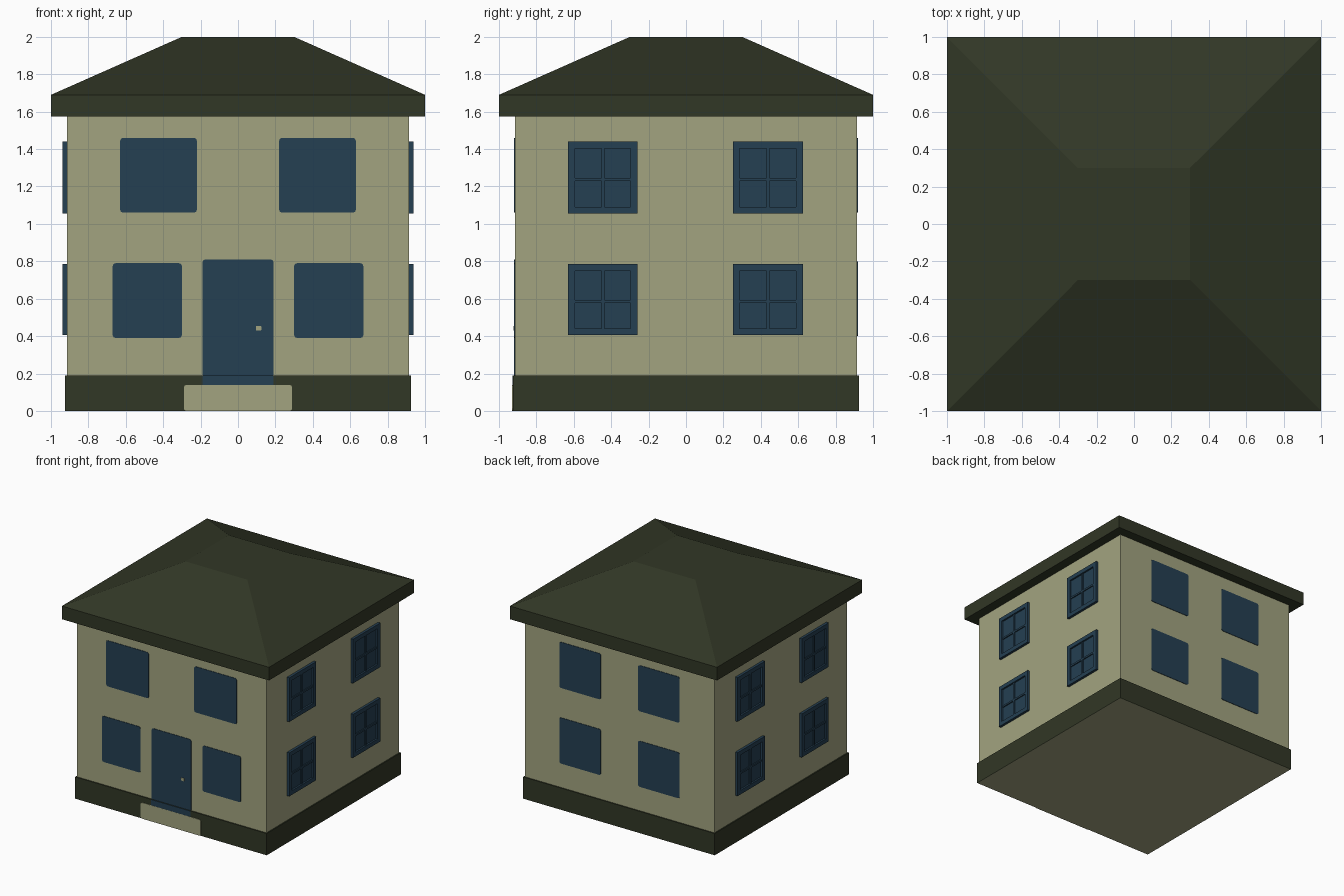
import bpy, bmesh, math

if "Cube" in bpy.data.objects:
    bpy.data.objects.remove(bpy.data.objects["Cube"])

def material(name, rgb):
    m = bpy.data.materials.new(name)
    m.diffuse_color = (*rgb, 1)
    m.use_nodes = True
    m.node_tree.nodes["Principled BSDF"].inputs["Base Color"].default_value = m.diffuse_color
    return m

CREAM = material("cream_wall", (0.362, 0.371, 0.216))
GREEN = material("dark_green", (0.031, 0.038, 0.019))
BLUE = material("window_blue", (0.018, 0.050, 0.084))

def finish(name, bm, *mats):
    bmesh.ops.recalc_face_normals(bm, faces=bm.faces)
    me = bpy.data.meshes.new(name)
    bm.to_mesh(me)
    bm.free()
    for m in mats:
        me.materials.append(m)
    ob = bpy.data.objects.new(name, me)
    bpy.context.collection.objects.link(ob)
    return ob

def add_box(bm, lo, hi):
    verts = bmesh.ops.create_cube(bm, size=1)["verts"]
    for v in verts:
        v.co = [(a + b) / 2 + c * (b - a) for a, b, c in zip(lo, hi, v.co)]

def square_stack(name, rings, *mats):
    """Square cross-sections (half width, height) skinned together and capped."""
    bm = bmesh.new()
    loops = [[bm.verts.new((sx * r, sy * r, z))
              for sx, sy in ((-1, -1), (1, -1), (1, 1), (-1, 1))] for r, z in rings]
    for a, b in zip(loops, loops[1:]):
        for i in range(4):
            j = (i + 1) % 4
            bm.faces.new((a[i], a[j], b[j], b[i]))
    bm.faces.new(loops[0])
    bm.faces.new(loops[-1])
    return finish(name, bm, *mats)

def plate(name, x0, x1, z0, z1, y, mat, radius=0.015, thick=0.004):
    """Thin painted panel on a front (y < 0) or back (y > 0) face."""
    bm = bmesh.new()
    pts = []
    corners = ((x1, z1, -1, -1), (x0, z1, 1, -1), (x0, z0, 1, 1), (x1, z0, -1, 1))
    for q, (x, z, sx, sz) in enumerate(corners):
        for k in range(3):
            a = math.radians(90 * q + 45 * k)
            pts.append((x + sx * radius + radius * math.cos(a),
                        z + sz * radius + radius * math.sin(a)))
    face = bm.faces.new([bm.verts.new((x, y, z)) for x, z in pts])
    ext = bmesh.ops.extrude_face_region(bm, geom=[face])["geom"]
    out = math.copysign(thick, y)
    bmesh.ops.translate(bm, vec=(0, out, 0),
                        verts=[g for g in ext if isinstance(g, bmesh.types.BMVert)])
    return finish(name, bm, mat)

# Main masses: plinth, walls, hipped roof with flat top
WALL, BASE = 0.915, 0.925
plinth = square_stack("plinth", [(BASE, 0), (BASE, 0.19)], GREEN, CREAM)
for p in plinth.data.polygons:          # underside is cream
    if p.normal.z < -0.5:
        p.material_index = 1
square_stack("walls", [(WALL, 0.185), (WALL, 1.585)], CREAM)
square_stack("roof", [(1.0, 1.575), (1.0, 1.69), (0.3, 2.0)], GREEN)

# Painted windows on front and back
for side, s in (("left", -1), ("right", 1)):
    def pane(name, a, b, z0, z1, y):
        plate(f"{name}_{side}", min(s * a, s * b), max(s * a, s * b), z0, z1, y, BLUE)
    pane("front_upper_window", 0.22, 0.63, 1.06, 1.46, -WALL)
    pane("front_lower_window", 0.30, 0.67, 0.39, 0.79, -WALL)
    pane("back_upper_window", 0.18, 0.58, 1.06, 1.46, WALL)
    pane("back_lower_window", 0.18, 0.58, 0.40, 0.80, WALL)

# Door, its foot on the plinth, knob and painted step
plate("door", -0.19, 0.19, 0.18, 0.81, -WALL, BLUE)
plate("door_foot", -0.19, 0.19, 0.13, 0.19, -BASE, BLUE, radius=0.001, thick=0.003)
plate("door_knob", 0.095, 0.125, 0.43, 0.455, -WALL - 0.004, CREAM, radius=0.004, thick=0.003)
plate("front_step", -0.29, 0.29, 0.0, 0.14, -BASE, CREAM, radius=0.015)

# Raised cross-bar windows on both side walls
def side_window(name, s, y0, y1, z0, z1, border=0.036, bar=0.008):
    bm = bmesh.new()
    def box(a, b, c, d, depth):
        xs = sorted((s * (WALL - 0.01), s * depth))
        add_box(bm, (xs[0], a, c), (xs[1], b, d))
    ym, zm = (y0 + y1) / 2, (z0 + z1) / 2 - 0.01
    box(y0, y0 + border, z0, z1, 0.937)
    box(y1 - border, y1, z0, z1, 0.937)
    box(y0 + border, y1 - border, z0, z0 + border, 0.937)
    box(y0 + border, y1 - border, z1 - border, z1, 0.937)
    box(y0 + border, y1 - border, z0 + border, z1 - border, 0.922)
    box(ym - bar, ym + bar, z0 + border, z1 - border, 0.931)
    box(y0 + border, ym - bar, zm - bar, zm + bar, 0.931)
    box(ym + bar, y1 - border, zm - bar, zm + bar, 0.931)
    finish(name, bm, BLUE)

for side, s in (("left", -1), ("right", 1)):
    for level, z0, z1 in (("lower", 0.405, 0.785), ("upper", 1.055, 1.44)):
        side_window(f"{side}_{level}_window_front", s, -0.63, -0.26, z0, z1)
        side_window(f"{side}_{level}_window_back", s, 0.25, 0.625, z0, z1)
